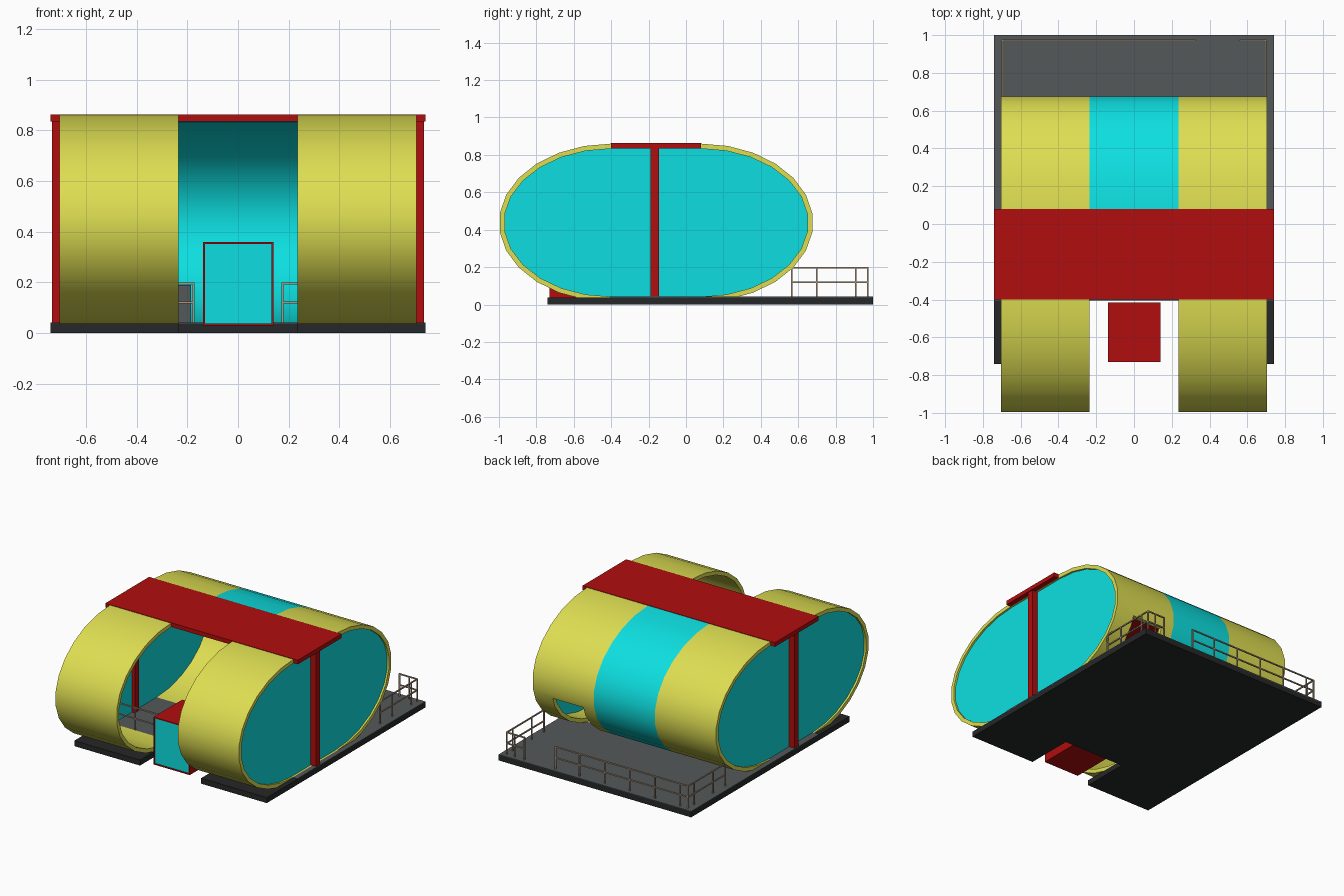
import bpy, bmesh, math

if "Cube" in bpy.data.objects:
    bpy.data.objects.remove(bpy.data.objects["Cube"])


def mat(name, r, g, b):
    m = bpy.data.materials.new(name)
    m.diffuse_color = (r, g, b, 1)
    m.use_nodes = True
    m.node_tree.nodes["Principled BSDF"].inputs["Base Color"].default_value = m.diffuse_color
    return m


YELLOW = mat("yellow", .73, .73, .085)
CYAN = mat("cyan_glass", .004, .74, .75)
RED = mat("red", .44, .004, .004)
GRAY = mat("deck_gray", .091, .098, .102)
BLACK = mat("base_black", .019, .02, .021)
TAN = mat("rail_tan", .41, .31, .21)


def finish(name, bm, *mats):
    bmesh.ops.recalc_face_normals(bm, faces=bm.faces[:])
    me = bpy.data.meshes.new(name)
    bm.to_mesh(me)
    bm.free()
    for m in mats:
        me.materials.append(m)
    ob = bpy.data.objects.new(name, me)
    bpy.context.collection.objects.link(ob)
    return ob


def add_box(bm, x0, x1, y0, y1, z0, z1):
    vs = bmesh.ops.create_cube(bm, size=1)["verts"]
    for v in vs:
        v.co = (x1 if v.co.x > 0 else x0, y1 if v.co.y > 0 else y0, z1 if v.co.z > 0 else z0)


def box(name, m, *dims):
    bm = bmesh.new()
    add_box(bm, *dims)
    return finish(name, bm, m)


def smooth(ob):
    for p in ob.data.polygons:
        p.use_smooth = True
    ob.data.set_sharp_from_angle(angle=math.radians(35))


# Stretched oval profile: straight top and bottom, elliptical ends
Y0, Y1, ZC, A, B, T, N = -.40, .08, .4375, .60, .4225, .027, 13


def arc(back, t):
    pts = []
    for i in range(N + 1):
        a = -math.pi / 2 + math.pi * i / N
        y, z = (A - t) * math.cos(a), (B - t) * math.sin(a)
        pts.append((Y1 + y, ZC + z) if back else (Y0 - y, ZC - z))
    return pts


def oval(t):
    return arc(True, t) + arc(False, t)


def shell(name, m, x0, x1, outer, inner, closed):
    bm = bmesh.new()
    rings = [[bm.verts.new((x, y, z)) for y, z in p]
             for x, p in ((x0, outer), (x1, outer), (x1, inner), (x0, inner))]
    n = len(outer)
    for k in range(4):
        a, b = rings[k], rings[(k + 1) % 4]
        for i in range(n if closed else n - 1):
            j = (i + 1) % n
            bm.faces.new((a[i], a[j], b[j], b[i]))
    if not closed:
        for i in (0, n - 1):
            bm.faces.new([r[i] for r in rings])
    return finish(name, bm, m)


# Base slab with front notch, and gray deck on the rear part
bm = bmesh.new()
outline = [(-.74, -.74), (-.235, -.74), (-.235, -.405), (.235, -.405),
           (.235, -.74), (.74, -.74), (.74, 1), (-.74, 1)]
f = bm.faces.new([bm.verts.new((x, y, 0)) for x, y in outline])
ext = bmesh.ops.extrude_face_region(bm, geom=[f])["geom"]
for v in ext:
    if isinstance(v, bmesh.types.BMVert):
        v.co.z = .038
finish("base_slab", bm, BLACK)
box("deck_top", GRAY, -.74, .74, -.405, 1, .034, .042)

# Two yellow tubes with end glass and posts
for s, side in ((-1, "left"), (1, "right")):
    tube = shell(side + "_tube", YELLOW, *sorted((s * .235, s * .705)), oval(0), oval(T), True)
    if s > 0:
        # Rear doorway opening
        cutter = box("doorway_cutter", YELLOW, .325, .56, .2, .8, .043, .35)
        cutter.hide_render = True
        md = tube.modifiers.new("doorway", 'BOOLEAN')
        md.operation, md.object, md.solver = 'DIFFERENCE', cutter, 'EXACT'
        bpy.context.view_layer.objects.active = tube
        bpy.ops.object.modifier_apply(modifier="doorway")
        bpy.data.objects.remove(cutter)
    smooth(tube)
    bm = bmesh.new()
    f = bm.faces.new([bm.verts.new((s * .682, y, z)) for y, z in oval(T - .002)])
    ext = bmesh.ops.extrude_face_region(bm, geom=[f])["geom"]
    for v in ext:
        if isinstance(v, bmesh.types.BMVert):
            v.co.x = s * .692
    finish(side + "_end_glass", bm, CYAN)
    box(side + "_post", RED, *sorted((s * .66, s * .733)), -.19, -.145, .04, .84)

# Curved middle glass at the rear
smooth(shell("middle_glass", CYAN, -.235, .235, arc(True, 0), arc(True, T), False))

# Roof slab
box("roof", RED, -.74, .74, -.40, .08, .834, .863)

# Entrance lobby: red box with inset glass front and back
bm = bmesh.new()
add_box(bm, -.138, .14, -.73, -.415, .03, .36)
bm.normal_update()
ends = [f for f in bm.faces if abs(f.normal.y) > .9]
bmesh.ops.inset_individual(bm, faces=ends, thickness=.011)
bmesh.ops.inset_individual(bm, faces=ends, thickness=.0005, depth=-.006)
for f in ends:
    f.material_index = 1
finish("entrance_lobby", bm, RED, CYAN)

# Low gray cabinet inside
box("cabinet", GRAY, -.31, -.185, -.37, -.31, .04, .19)

# Railings: two bars plus posts along straight runs
R = .004


def railing(name, p, q, stops):
    bm = bmesh.new()
    (xa, xb), (ya, yb) = sorted((p[0], q[0])), sorted((p[1], q[1]))
    for z in (.12, .196):
        add_box(bm, xa - R, xb + R, ya - R, yb + R, z - R, z + R)
    for t in stops:
        x, y = p[0] + (q[0] - p[0]) * t, p[1] + (q[1] - p[1]) * t
        add_box(bm, x - R, x + R, y - R, y + R, .04, .196)
    finish(name, bm, TAN)


for s, side in ((-1, "left"), (1, "right")):
    railing(side + "_side_railing", (s * .697, .565), (s * .697, .972), (0, .33, .84, 1))
    railing(side + "_front_railing", (s * .175, -.395), (s * .68, -.395), (0, .33, .67, 1))
railing("rear_railing_long", (-.697, .972), (.322, .972), (.06, .25, .44, .63, .82, 1))
railing("rear_railing_short", (.562, .972), (.697, .972), (0, .55))
